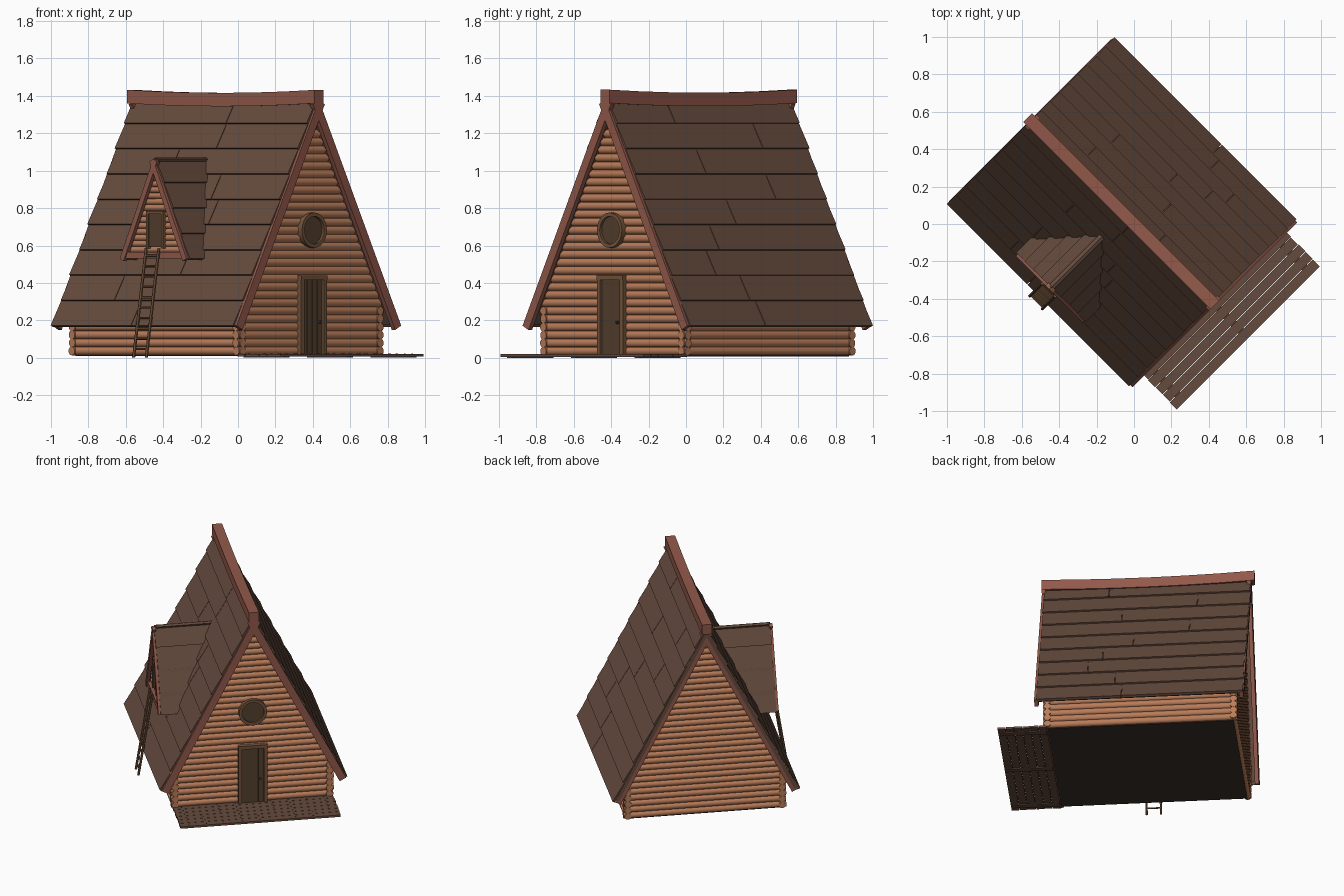
import bpy, bmesh, math, random
from mathutils import Matrix, Vector

if "Cube" in bpy.data.objects:
    bpy.data.objects.remove(bpy.data.objects["Cube"])

random.seed(4)
HOUSE = Matrix.Rotation(math.radians(45), 4, 'Z')          # gable faces the front right
DORMER = HOUSE @ Matrix.Translation((0, 0.074, 0)) @ Matrix.Rotation(math.radians(-90), 4, 'Z')


def material(name, rgb):
    m = bpy.data.materials.new(name)
    m.diffuse_color = (*rgb, 1)
    m.use_nodes = True
    m.node_tree.nodes["Principled BSDF"].inputs["Base Color"].default_value = m.diffuse_color
    return m


ROOF = material("roof_wood", (0.13, 0.07, 0.047))
LOG = material("log_wood", (0.48, 0.2, 0.1))
TRIM = material("red_trim", (0.29, 0.1, 0.07))
DOOR = material("door_wood", (0.09, 0.052, 0.028))
FRAME = material("frame_wood", (0.17, 0.088, 0.045))
DARK = material("dark_floor", (0.045, 0.028, 0.02))


class Part:
    """Collects pieces into one mesh object."""
    def __init__(self, name, mat, frame=HOUSE):
        self.name, self.mat, self.frame, self.bm = name, mat, frame, bmesh.new()

    def prism(self, pts, y0, y1):
        # polygon in x/z, pushed along y; ends may follow a function of (x, z)
        f = lambda v, p: v(*p) if callable(v) else v
        a = [self.bm.verts.new((p[0], f(y0, p), p[1])) for p in pts]
        b = [self.bm.verts.new((p[0], f(y1, p), p[1])) for p in pts]
        self.bm.faces.new(a)
        self.bm.faces.new(b[::-1])
        for i in range(len(pts)):
            j = (i + 1) % len(pts)
            self.bm.faces.new((a[i], b[i], b[j], a[j]))

    def box(self, x0, x1, y0, y1, z0, z1):
        self.prism([(x0, z0), (x1, z0), (x1, z1), (x0, z1)], y0, y1)

    def rod(self, a, b, r, seg=10):
        a, b = Vector(a), Vector(b)
        m = Matrix.Translation((a + b) / 2) @ (b - a).to_track_quat('Z', 'Y').to_matrix().to_4x4()
        bmesh.ops.create_cone(self.bm, cap_ends=True, segments=seg, radius1=r, radius2=r,
                              depth=(b - a).length, matrix=m)

    def done(self, smooth=False):
        bmesh.ops.recalc_face_normals(self.bm, faces=self.bm.faces)
        self.bm.transform(self.frame)
        me = bpy.data.meshes.new(self.name)
        self.bm.to_mesh(me)
        self.bm.free()
        me.materials.append(self.mat)
        ob = bpy.data.objects.new(self.name, me)
        bpy.context.collection.objects.link(ob)
        if smooth:
            bpy.context.view_layer.objects.active = ob
            ob.select_set(True)
            bpy.ops.object.shade_smooth_by_angle(angle=math.radians(50))
            ob.select_set(False)
        return ob


def roof_x(z):
    return (1.385 - z) * 0.52


def band(p0, p1, o0, o1, inner):
    # cross-section of a sloping board: outer offsets at both ends, flat underside
    d = (Vector(p1) - Vector(p0)).normalized()
    n = Vector((-d.y, d.x)) * (1 if p1[0] > p0[0] else -1)
    p0, p1 = Vector(p0), Vector(p1)
    return [tuple(p0 + n * o0), tuple(p1 + n * o1), tuple(p1 - n * inner), tuple(p0 - n * inner)]


def shingle_roof(name, frame, half, ztop, zbot, rows, y0, y1, thick, split):
    p = Part(name, ROOF, frame)
    for s in (-1, 1):
        p.prism(band((0, ztop), (s * half * 0.985, zbot + 0.018), 0, 0, thick), y0 + 0.01, y1)
        for i in range(rows):
            a, b = i / rows, (i + 1) / rows
            pts = band((s * half * a, ztop + (zbot - ztop) * a),
                       (s * half * b, ztop + (zbot - ztop) * b), 0.001, 0.012, 0.008)
            start = y0 + random.uniform(0, 0.006)
            if split:
                end = y1 - random.uniform(0, 0.012)
                cut = random.uniform(y0 + 0.3, y1 - 0.3)
                p.prism(pts, start, cut - 0.002)
                p.prism(pts, cut + 0.002, end)
            else:
                p.prism(pts, start, y1)
    return p.done()


def gable_boards(name, frame, half, ztop, zbot, y0, y1, width):
    p = Part(name, TRIM, frame)
    for s in (-1, 1):
        p.prism(band((0, ztop), (s * half, zbot), 0, 0, width), y0, y1)
    return p.done()


# Main roof, its edge boards and the sagging ridge beam
shingle_roof("main_roof", HOUSE, 0.622, 1.385, 0.168, 9, -0.6, 0.785, 0.024, True)
gable_boards("front_edge_boards", HOUSE, 0.622, 1.378, 0.172, -0.612, -0.585, 0.05)
gable_boards("back_edge_boards", HOUSE, 0.622, 1.378, 0.172, 0.755, 0.782, 0.05)
ridge = Part("ridge_beam", TRIM)
st = [(-0.612 + 1.417 * i / 6, 0.016 * (1 - (i / 3 - 1) ** 2)) for i in range(7)]
rings = [[ridge.bm.verts.new((x, y, z - sag)) for x, z in
          ((-0.034, 1.36), (0.034, 1.36), (0.034, 1.432), (-0.034, 1.432))] for y, sag in st]
for a, b in zip(rings, rings[1:]):
    for i in range(4):
        ridge.bm.faces.new((a[i], a[i - 1], b[i - 1], b[i]))
ridge.bm.faces.new(rings[0])
ridge.bm.faces.new(rings[-1])
ridge.done()

# Log walls: two stepped gables and two low sides
R, PITCH = 0.0235, 0.043
for name, y in (("front_log_wall", -0.53), ("back_log_wall", 0.71)):
    w = Part(name, LOG)
    for i in range(30):
        z = 0.036 + i * PITCH
        h = min(0.55, roof_x(z + 0.05)) - random.uniform(0, 0.005)
        if h > 0.012:
            w.rod((-h, y, z), (h, y, z), R)
    w.prism([(-0.52, 0.015), (0.52, 0.015), (0.52, 0.3), (0, 1.31), (-0.52, 0.3)], y - 0.008, y + 0.008)
    w.done(True)
for s, name in ((-1, "left_log_wall"), (1, "right_log_wall")):
    w = Part(name, LOG)
    for i in range(6):
        z = 0.036 + i * PITCH
        w.rod((s * 0.52, -0.558, z), (s * 0.52, 0.735, z), R)
    w.done(True)
floor = Part("floor", DARK)
floor.box(-0.52, 0.52, -0.53, 0.71, 0.008, 0.025)
floor.done()

# Porch deck of planks with nail heads
deck = Part("porch_deck", ROOF)
for i in range(6):
    y = -0.862 + i * 0.055
    e = random.uniform(0, 0.006)
    deck.box(-0.54 + e, 0.54 + e, y, y + 0.0525, 0.006, 0.02)
    for k in range(9):
        deck.rod((-0.48 + k * 0.12, y + 0.026, 0.018), (-0.48 + k * 0.12, y + 0.026, 0.022), 0.004, 6)
for x in (-0.48, 0, 0.48):
    deck.box(x - 0.02, x + 0.02, -0.85, -0.54, 0, 0.01)
deck.done()

# Door with frame and knob
door = Part("front_door", DOOR)
for i in range(4):
    door.box(-0.075 + i * 0.0375, -0.0385 + i * 0.0375, -0.562, -0.53, 0.02, 0.42)
door.rod((0.05, -0.58, 0.19), (0.05, -0.55, 0.19), 0.008, 8)
door.done()
df = Part("door_frame", FRAME)
for s in (-1, 1):
    df.box(s * 0.098, s * 0.074, -0.575, -0.53, 0.015, 0.44)
df.box(-0.098, 0.098, -0.577, -0.53, 0.415, 0.44)
df.done()

# Round gable window: ring and pane
ring = Part("round_window_frame", FRAME)
loops = []
for r, y in ((0.094, -0.53), (0.094, -0.578), (0.074, -0.578), (0.074, -0.53)):
    loops.append([ring.bm.verts.new((r * math.cos(t * math.pi / 12), y, 0.682 + r * math.sin(t * math.pi / 12)))
                  for t in range(24)])
for k in range(4):
    a, b = loops[k], loops[(k + 1) % 4]
    for i in range(24):
        ring.bm.faces.new((a[i - 1], a[i], b[i], b[i - 1]))
ring.done(True)
pane = Part("round_window_pane", DOOR)
pane.rod((0, -0.562, 0.682), (0, -0.53, 0.682), 0.076, 24)
pane.done(True)

# Dormer: its roof dies into the main roof slope
into_roof = lambda x, z: -roof_x(z) + 0.02
shingle_roof("dormer_roof", DORMER, 0.252, 1.07, 0.525, 4, -0.555, into_roof, 0.02, False)
gable_boards("dormer_edge_boards", DORMER, 0.252, 1.062, 0.53, -0.568, -0.545, 0.032)
beam = Part("dormer_sill_beam", TRIM, DORMER)
beam.box(-0.225, 0.225, -0.562, -0.535, 0.53, 0.565)
beam.done()
base = Part("dormer_floor", ROOF, DORMER)
base.box(-0.225, 0.225, -0.54, -0.4, 0.535, 0.555)
base.done()
dw = Part("dormer_log_wall", LOG, DORMER)
for i in range(14):
    z = 0.578 + i * 0.032
    h = (1.03 - z) * 0.45
    if h > 0.01:
        dw.rod((-h, -0.525, z), (h, -0.525, z), 0.0175, 8)
dw.done(True)
hatch = Part("dormer_hatch", DOOR, DORMER)
hatch.box(-0.052, 0.052, -0.55, -0.525, 0.595, 0.77)
hatch.done()
hf = Part("dormer_hatch_frame", FRAME, DORMER)
for s in (-1, 1):
    hf.box(s * 0.065, s * 0.05, -0.557, -0.525, 0.585, 0.785)
hf.box(-0.065, 0.065, -0.557, -0.525, 0.768, 0.785)
hf.done()

# Ladder leaning on the dormer sill
ladder = Part("ladder", FRAME, DORMER)
for s in (-1, 1):
    ladder.rod((s * 0.048, -0.667, 0.002), (s * 0.048, -0.572, 0.585), 0.0085, 6)
for i in range(10):
    t = 0.08 + i * 0.095
    ladder.rod((-0.052, -0.667 + 0.095 * t, 0.583 * t), (0.052, -0.667 + 0.095 * t, 0.583 * t), 0.006, 6)
ladder.done()
